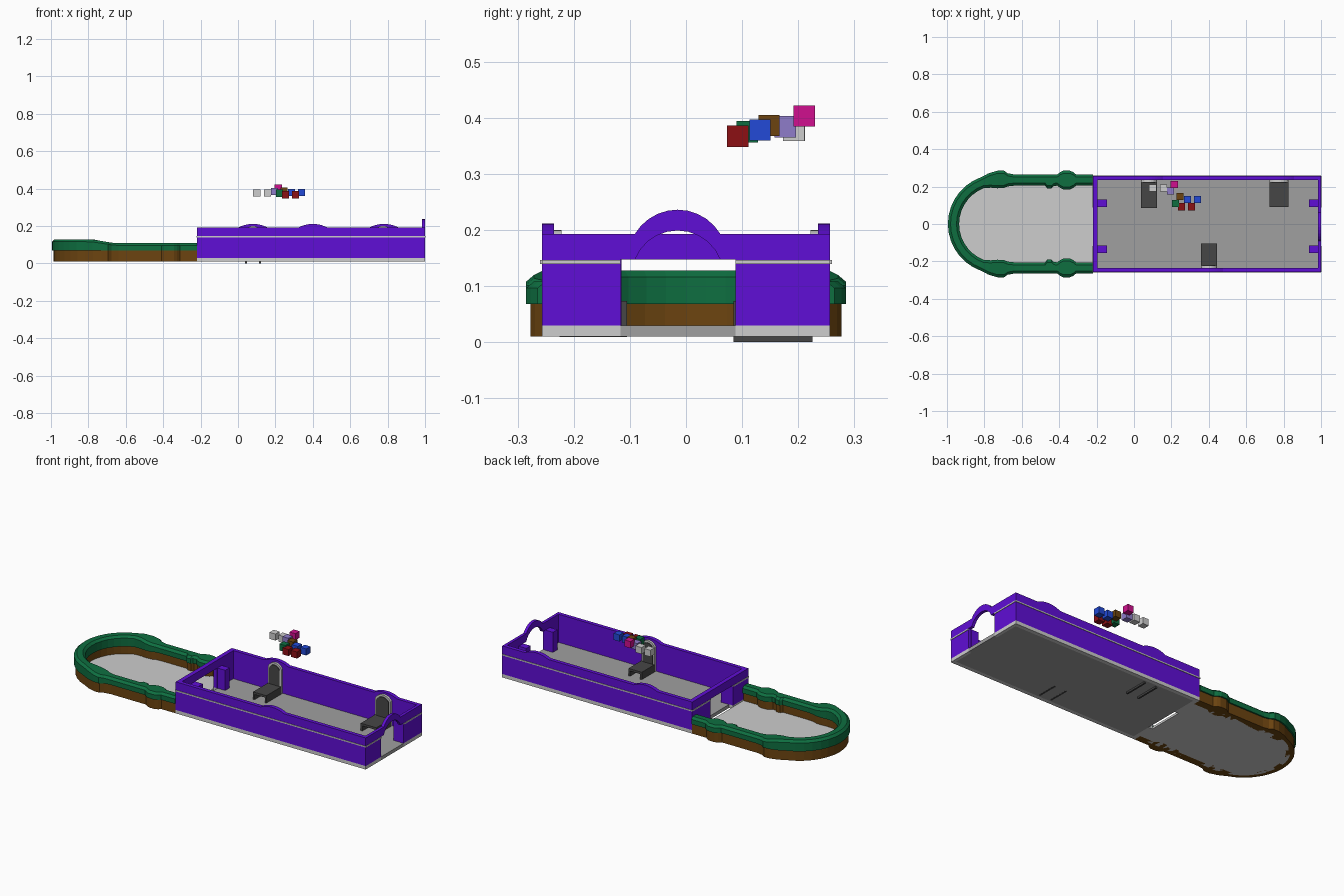
import bpy, bmesh, math

if "Cube" in bpy.data.objects:
    bpy.data.objects.remove(bpy.data.objects["Cube"])


def mat(name, rgb):
    m = bpy.data.materials.new(name)
    lin = [(c / 255 / 12.92) if c < 11 else ((c / 255 + 0.055) / 1.055) ** 2.4 for c in rgb]
    m.diffuse_color = (*lin, 1)
    m.use_nodes = True
    m.node_tree.nodes["Principled BSDF"].inputs["Base Color"].default_value = m.diffuse_color
    return m


PURPLE = mat("purple wall", (96, 14, 214))
LIGHT = mat("light grey", (205, 205, 205))
GREY = mat("mid grey", (160, 160, 160))
DARK = mat("dark grey", (70, 70, 70))
GREEN = mat("hedge green", (14, 110, 64))
BROWN = mat("earth brown", (108, 68, 16))
BLUE = mat("blue", (34, 74, 215))
RED = mat("dark red", (140, 16, 20))
LAVENDER = mat("lavender", (142, 124, 202))
MAGENTA = mat("magenta", (208, 16, 142))


def finish(name, bm, material):
    bmesh.ops.recalc_face_normals(bm, faces=bm.faces)
    me = bpy.data.meshes.new(name)
    bm.to_mesh(me)
    bm.free()
    me.materials.append(material)
    ob = bpy.data.objects.new(name, me)
    bpy.context.collection.objects.link(ob)
    return ob


def prism(name, pts, axis, a, b, material):
    """Extrude a 2D outline from a to b along an axis."""
    place = {"x": lambda p, t: (t, p[0], p[1]),
             "y": lambda p, t: (p[0], t, p[1]),
             "z": lambda p, t: (p[0], p[1], t)}[axis]
    bm = bmesh.new()
    face = bm.faces.new([bm.verts.new(place(p, a)) for p in pts])
    ext = bmesh.ops.extrude_face_region(bm, geom=[face])
    shift = [q - p for p, q in zip(place((0, 0), a), place((0, 0), b))]
    bmesh.ops.translate(bm, vec=shift, verts=[v for v in ext["geom"] if isinstance(v, bmesh.types.BMVert)])
    return finish(name, bm, material)


def box(name, x0, x1, y0, y1, z0, z1, material):
    return prism(name, [(x0, y0), (x1, y0), (x1, y1), (x0, y1)], "z", z0, z1, material)


def arc(c, half, z, rise, n=10):
    """Points of a shallow arch, left to right."""
    r = (half * half + rise * rise) / (2 * rise)
    a = math.asin(min(1, half / r))
    return [(c + r * math.sin(t), z + rise - r + r * math.cos(t))
            for t in (-a + 2 * a * i / n for i in range(n + 1))]


X0, X1, YO, YI = -0.22, 1.0, 0.257, 0.235
DOOR0, DOOR1, DC = -0.117, 0.088, -0.015
SILL, LEDGE, TOP = 0.03, 0.147, 0.193

# Long walls, with a raised arc behind every chair
for name, s, bumps in (("front_wall", -1, [0.4]), ("back_wall", 1, [0.08, 0.78])):
    outline = [(X0, SILL), (X0, TOP)]
    for c in bumps:
        outline += arc(c, 0.075, TOP, 0.018)
    outline += [(X1, TOP), (X1, SILL)]
    prism(name, outline, "y", s * YI, s * YO, PURPLE)
    box(name + "_base", X0, X1, s * YI, s * YO, 0.01, SILL, LIGHT)
    box(name + "_ledge", X0 - 0.003, X1, s * (YO - 0.005), s * (YO + 0.003), 0.139, 0.146, LIGHT)

# Entrance wall with an arch, inner wall with a flat lintel
left = [(-YI, SILL), (-YI, TOP)]
right = [(YI, TOP), (YI, SILL), (DOOR1, SILL), (DOOR1, LEDGE)]
close = [(DOOR0, LEDGE), (DOOR0, SILL)]
prism("entrance_wall", left + arc(DC, 0.076, TOP, 0.043) + right
      + arc(DC, 0.076, LEDGE, 0.052)[::-1] + close, "x", 0.983, X1, PURPLE)
prism("garden_door_wall", left + right + close, "x", X0, -0.195, PURPLE)

# Bases, ledges and inward jambs beside both doorways
for y0, y1, jy in ((-YI, DOOR0, -0.155), (DOOR1, YI, 0.09)):
    for side, xa, xb, ledge, j0, j1 in (("entrance", 0.983, X1, X1, 0.935, 0.983),
                                        ("garden", X0, -0.195, X0, -0.195, -0.145)):
        box(side + "_base", xa, xb, y0, y1, 0.01, SILL, LIGHT)
        box(side + "_ledge", ledge - 0.003, ledge + 0.003, min(y0, DOOR0 - 0.14 if y0 < 0 else y0),
            max(y1, YO if y1 > 0 else y1), 0.139, 0.146, LIGHT)
        box(side + "_jamb", j0, j1, jy, jy + 0.04, SILL, LEDGE, PURPLE)

# House floor with a doorstep
box("house_floor", -0.195, 0.983, -YI, YI, 0.01, SILL, GREY)
box("doorstep", 0.983, X1, DOOR0, DOOR1, 0.01, SILL, GREY)

# Chairs: seat on side panels, arched back against the wall
for c, w, s, y_front, low in ((0.08, 0.085, 1, 0.085, 0.0), (0.4, 0.085, -1, 0.105, 0.009),
                              (0.775, 0.1, 1, 0.09, 0.012)):
    h = w / 2
    box("chair_seat", c - h, c + h, s * y_front, s * 0.225, 0.06, 0.073, DARK)
    for e in (-1, 1):
        box("chair_side", c + e * h, c + e * (h - 0.01), s * y_front, s * 0.225, low, 0.06, DARK)
    back = [(c - h, SILL)] + arc(c, h, 0.172, 0.028) + [(c + h, SILL)]
    prism("chair_back", back, "y", s * 0.222, s * YI, LIGHT)
    pad = [(c - h + 0.01, 0.073)] + arc(c, h - 0.01, 0.165, 0.024) + [(c + h - 0.01, 0.073)]
    prism("chair_pad", pad, "y", s * 0.218, s * 0.222, DARK)

# Garden floor
CX, R = -0.73, 0.235
floor = [(X0, -R), (X0, R)] + [(CX - R * math.sin(a), R * math.cos(a))
                               for a in (math.pi * i / 24 for i in range(25))]
prism("garden_floor", floor, "z", 0.01, 0.022, LIGHT)

# Garden border path: x, extra inner width, extra outer width
run = [(-0.22, 0, 0), (-0.31, 0, 0), (-0.325, .012, .012), (-0.342, .02, .02), (-0.378, .02, .02),
       (-0.395, .012, .012), (-0.41, 0, 0), (-0.43, .002, 0), (-0.44, .014, 0), (-0.465, .014, 0),
       (-0.475, 0, 0), (-0.64, 0, 0), (-0.675, .004, .006), (-0.695, .012, .02)]
half = [(x, -R, 0, -1, i, o) for x, i, o in run]
stations = list(half)
N = 18
for k in range(N + 1):
    a = math.pi * k / N
    e = {0: (.014, .02), 1: (.008, .01)}.get(min(k, N - k), (0, 0))
    stations.append((CX - R * math.sin(a), -R * math.cos(a), -math.sin(a), -math.cos(a), *e))
stations += [(x, -y, 0, 1, i, o) for x, y, _, _, i, o in reversed(half)]


def border(name, section, material):
    """Sweep a cross-section (side -1..1, inset, z function) along the border path."""
    bm = bmesh.new()
    rings = []
    for x, y, nx, ny, i, o in stations:
        ring = []
        for side, inset, zf in section:
            d = side * (0.03 + (o if side > 0 else i) - inset)
            ring.append(bm.verts.new((x + nx * d, y + ny * d, zf(x))))
        rings.append(ring)
    n = len(section)
    for a, b in zip(rings, rings[1:]):
        for j in range(n):
            bm.faces.new((a[j], a[(j + 1) % n], b[(j + 1) % n], b[j]))
    bm.faces.new(rings[0])
    bm.faces.new(rings[-1])
    return finish(name, bm, material)


def top(x):
    return 0.108 + 0.02 * max(0, min(1, (-0.66 - x) / 0.12))


border("hedge", [(-1, 0, lambda x: .068), (-1, 0, lambda x: top(x) - .012), (-1, .014, top),
                 (1, .014, top), (1, 0, lambda x: top(x) - .012), (1, 0, lambda x: .068)], GREEN)
border("hedge_bed", [(-1, .008, lambda x: .01), (-1, .008, lambda x: .068),
                     (1, .008, lambda x: .068), (1, .008, lambda x: .01)], BROWN)

# Floating sample cubes
h = 0.019
for x, y, z, m in ((.10, .193, .377, LIGHT), (.157, .192, .377, LIGHT), (.195, .177, .384, LAVENDER),
                   (.215, .211, .403, MAGENTA), (.245, .148, .386, BROWN), (.222, .109, .375, GREEN),
                   (.285, .132, .378, BLUE), (.34, .132, .378, BLUE),
                   (.254, .092, .367, RED), (.308, .092, .367, RED)):
    box("sample_cube", x - h, x + h, y - h, y + h, z - h, z + h, m)
